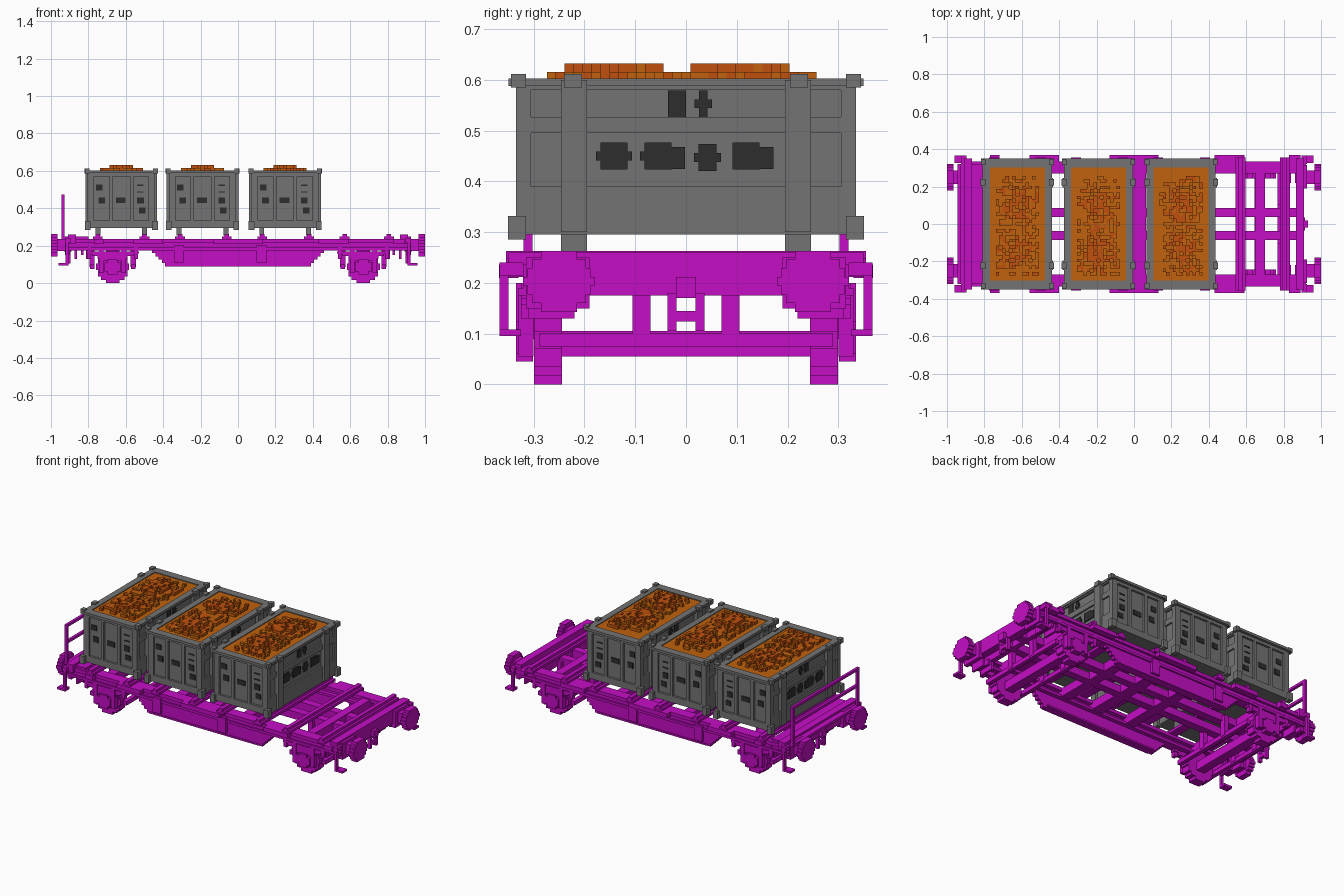
import bpy, bmesh, math, random
from mathutils import Matrix, Vector

random.seed(4)
old = bpy.data.objects.get("Cube")
if old:
    bpy.data.objects.remove(old, do_unlink=True)

U = 0.0177  # block size


def material(name, rgb):
    m = bpy.data.materials.new(name)
    m.use_nodes = True
    m.diffuse_color = (*rgb, 1)
    bsdf = next(n for n in m.node_tree.nodes if n.type == 'BSDF_PRINCIPLED')
    bsdf.inputs["Base Color"].default_value = (*rgb, 1)
    bsdf.inputs["Roughness"].default_value = 0.8
    return m


MAGENTA = material("magenta paint", (0.56, 0.004, 0.56))
GREY = material("grey steel", (0.175, 0.175, 0.175))
DARK = material("dark grey marks", (0.027, 0.027, 0.027))
ORANGE = material("orange ore", (0.53, 0.122, 0.004))
RUST = material("dark orange ore", (0.53, 0.08, 0.004))


def box(x0, x1, y0, y1, z0, z1):
    return ((x0, x1), (y0, y1), (z0, z1))


def flip(boxes, axis):
    """Boxes together with their mirror images across one axis."""
    out = list(boxes)
    for b in boxes:
        m = list(b)
        m[axis] = (-b[axis][1], -b[axis][0])
        out.append(tuple(m))
    return out


def four(boxes):
    return flip(flip(boxes, 0), 1)


def disc(axis, centre, depth, ra, rb):
    """Stepped round disc: rows stacked in z, lying across the given axis."""
    n = max(2, round(2 * rb / U))
    h, other, rows = 2 * rb / n, 1 - axis, []
    for i in range(n):
        z = -rb + (i + 0.5) * h
        w = ra * math.sqrt(max(0.1, 1 - (z / rb) ** 2))
        w = max(U / 2, round(w / (U / 2)) * U / 2)
        r = [None, None, (centre[2] + z - h / 2, centre[2] + z + h / 2)]
        r[axis] = (centre[axis] - depth / 2, centre[axis] + depth / 2)
        r[other] = (centre[other] - w, centre[other] + w)
        rows.append(tuple(r))
    return rows


def part(name, boxes, mat):
    bm = bmesh.new()
    for b in boxes:
        mid = Vector([(a + c) / 2 for a, c in b])
        size = [c - a for a, c in b]
        bmesh.ops.create_cube(bm, size=1, matrix=Matrix.Translation(mid) @ Matrix.Diagonal((*size, 1)))
    me = bpy.data.meshes.new(name)
    bm.to_mesh(me)
    bm.free()
    me.materials.append(mat)
    ob = bpy.data.objects.new(name, me)
    bpy.context.collection.objects.link(ob)
    return ob


# --- Underframe ---
part("side_sills", flip([
    box(-0.92, 0.92, 0.27, 0.335, 0.215, 0.236),
    box(-0.92, 0.92, 0.295, 0.32, 0.18, 0.215),
    box(-0.92, 0.92, 0.27, 0.33, 0.175, 0.19)], 1), MAGENTA)

# Deep centre girder, stepped at both ends
part("deep_girders", flip([
    box(-0.46 + i * U, 0.46 - i * U, 0.295, 0.32, 0.178 - (i + 1) * U, 0.178 - i * U)
    for i in range(5)] + [box(-0.37, 0.37, 0.275, 0.325, 0.09, 0.1)], 1), MAGENTA)

part("girder_ribs", flip([box(x - 0.027, x + 0.027, 0.31, 0.335, 0.11, 0.2)
                          for x in (-0.315, 0.125)], 1), MAGENTA)

part("side_brackets", flip([box(a, b, 0.33, 0.368, 0.21, 0.236) for a, b in
     ((-0.77, -0.72), (-0.56, -0.4), (-0.13, 0.13), (0.43, 0.59), (0.83, 0.89))], 1), MAGENTA)

part("centre_rails", flip([box(-0.88, 0.88, 0.037, 0.085, 0.18, 0.225)], 1), MAGENTA)

part("cross_beams", [box(x - w, x + w, -0.3, 0.3, 0.18, 0.23) for x, w in
     ((-0.67, 0.025), (-0.2, 0.03), (0.03, 0.035), (0.25, 0.03), (0.675, 0.025))], MAGENTA)

part("container_bearers", [b for x in (-0.75, -0.5, -0.31, -0.06, 0.13, 0.38, 0.57, 0.807)
     for b in (box(x - 0.026, x + 0.026, -0.355, 0.355, 0.232, 0.248),
               box(x - 0.012, x + 0.012, -0.355, 0.355, 0.248, 0.263))], MAGENTA)

part("headstocks", flip([
    box(0.865, 0.91, -0.35, 0.35, 0.212, 0.26),
    box(0.865, 0.91, -0.24, 0.24, 0.175, 0.212),
    box(0.79, 0.82, -0.27, 0.27, 0.18, 0.23)], 0), MAGENTA)

part("end_platform", [box(-0.945, -0.8, -0.32, 0.32, 0.232, 0.248)], MAGENTA)

# --- Buffers and couplers ---
part("buffers", four(
    disc(0, (0.982, 0.25, 0.203), 0.036, 0.068, 0.06)
    + [box(0.9, 0.966, 0.215, 0.285, 0.172, 0.235),
       box(0.9, 0.925, 0.19, 0.315, 0.15, 0.25)]), MAGENTA)

part("couplers", flip([
    box(0.89, 0.93, -0.02, 0.02, 0.17, 0.212),
    box(0.895, 0.915, -0.036, -0.019, 0.105, 0.18),
    box(0.895, 0.915, 0.019, 0.036, 0.105, 0.18),
    box(0.895, 0.915, -0.036, 0.036, 0.124, 0.145)], 0), MAGENTA)

part("end_steps", four([
    box(0.905, 0.921, 0.35, 0.367, 0.1, 0.24),
    box(0.905, 0.96, 0.325, 0.367, 0.095, 0.108),
    box(0.895, 0.925, 0.32, 0.367, 0.215, 0.24)]), MAGENTA)

# --- Running gear ---
AX = 0.67
part("wheels", four(disc(1, (AX, 0.272, 0.088), 0.055, 0.088, 0.088)), MAGENTA)

part("axles", flip([box(AX - 0.027, AX + 0.027, -0.25, 0.25, 0.055, 0.105)], 0), MAGENTA)

part("axle_boxes", four(
    disc(1, (AX, 0.318, 0.085), 0.034, 0.045, 0.04)
    + [box(AX + s * 0.06 - 0.012, AX + s * 0.06 + 0.012, 0.3, 0.33, 0.055, 0.18) for s in (-1, 1)]), MAGENTA)

# Stepped leaf springs with their hangers
part("leaf_springs", four(
    [box(AX - 0.05 - i * 0.03, AX + 0.05 + i * 0.03, 0.295, 0.325, 0.118 + i * 0.013, 0.131 + i * 0.013)
     for i in range(4)]
    + [box(AX + s * 0.125 - 0.01, AX + s * 0.125 + 0.01, 0.3, 0.325, 0.13, 0.2) for s in (-1, 1)]), MAGENTA)

part("brake_hangers", four(
    [box(AX + s * 0.11 - 0.014, AX + s * 0.11 + 0.014, 0.07, 0.105, 0.085, 0.21) for s in (-1, 1)]
    + [box(AX + s * 0.11 - 0.012, AX + s * 0.11 + 0.012, 0, 0.29, 0.075, 0.1) for s in (-1, 1)]
    + [box(x, x + 0.014, 0.22, 0.31, z, 0.185) for x, z in ((0.8, 0.13), (0.825, 0.15), (0.86, 0.13))]),
    MAGENTA)

# --- Handrail ---
part("handrail", flip([box(-0.943, -0.927, 0.302, 0.32, 0.236, 0.475)], 1)
     + [box(-0.943, -0.927, -0.32, 0.32, z, z + 0.015) for z in (0.36, 0.46)], MAGENTA)


# --- Containers ---
def move(boxes, dx):
    return [((b[0][0] + dx, b[0][1] + dx), b[1], b[2]) for b in boxes]


HX, HY, Z0, Z1 = 0.18, 0.335, 0.295, 0.597

shell = [box(-0.17, 0.17, -0.325, 0.325, Z0, 0.315)]
shell += flip([box(-0.17, 0.17, 0.305, 0.322, Z0, Z1)], 1)
shell += flip([box(0.15, 0.17, -0.32, 0.32, Z0, Z1)], 0)

frame = flip([
    box(-HX, HX, 0.315, HY, Z0, 0.335),
    box(-HX, HX, 0.315, HY, 0.57, Z1),
    box(-HX, HX, 0.302, 0.35, 0.588, 0.603)], 1)
frame += flip([box(x - 0.009, x + 0.009, 0.315, HY, 0.33, 0.575) for x in (-0.055, 0.055)], 1)
frame += four([box(0.145, HX, 0.305, HY, Z0, Z1)])
frame += flip([
    box(0.16, HX, -0.32, 0.32, 0.495, 0.527),
    box(0.16, HX, -0.32, 0.32, Z0, 0.39),
    box(0.16, HX, -0.32, 0.32, 0.58, Z1),
    box(0.147, 0.185, -HY, HY, 0.588, 0.603)], 0)

posts = four([box(0.165, 0.192, 0.195, 0.246, 0.3, 0.6),
              box(0.112, 0.138, 0.195, 0.246, 0.255, 0.3),
              box(0.17, 0.197, 0.205, 0.24, 0.585, 0.612),
              box(0.165, 0.195, 0.315, 0.351, 0.285, 0.332),
              box(0.17, 0.195, 0.315, 0.345, 0.585, 0.612)])

# Dark painted spots on the long sides
spots = []
for x, z, rx, rz in ((-0.118, 0.51, 0.025, 0.016), (-0.105, 0.442, 0.019, 0.017),
                     (-0.003, 0.442, 0.026, 0.015), (0.103, 0.442, 0.022, 0.017),
                     (0.112, 0.388, 0.018, 0.015)):
    spots += flip(disc(1, (x, 0.324, z), 0.006, rx, rz), 1)
spots += flip([box(0.085, 0.12, 0.321, 0.327, z, z + 0.006) for z in (0.485, 0.52)], 1)
# Dark painted spots on the ends
for y, z, ry, rz in ((-0.142, 0.45, 0.036, 0.027), (-0.055, 0.45, 0.032, 0.027),
                     (-0.02, 0.446, 0.02, 0.022), (0.042, 0.447, 0.025, 0.027),
                     (0.118, 0.45, 0.03, 0.027), (0.155, 0.446, 0.02, 0.022),
                     (-0.018, 0.553, 0.018, 0.026), (0.034, 0.553, 0.017, 0.026)):
    spots += flip(disc(0, (0.172, y, z), 0.006, ry, rz), 0)

for name, cx in (("left_end", -0.624), ("middle", -0.19), ("right_end", 0.252)):
    part(name + "_container_shell", move(shell, cx), GREY)
    part(name + "_container_frame", move(frame, cx), GREY)
    part(name + "_container_posts", move(posts, cx), GREY)
    part(name + "_container_spots", move(spots, cx), DARK)
    part(name + "_ore_bed", move([box(-0.15, 0.15, -0.306, 0.306, 0.45, 0.598)], cx), ORANGE)
    # Loose lumps heaped in two mounds
    lumps = {0: [], 1: []}
    for i in range(-6, 7):
        for j in range(-15, 15):
            x, y = i * U, j * U
            d = min(math.hypot(x / 0.1, (y - m) / 0.15) for m in (-0.15, 0.1))
            if random.random() > 1.15 - 0.65 * d:
                continue
            high = abs(x) < 0.1 and d < 0.65 and random.random() < 0.65
            top = 0.632 if high else 0.615
            rust = 1 if random.random() < (0.85 if high else 0.4) else 0
            lumps[rust].append(box(x - U / 2, x + U / 2, y - U / 2, y + U / 2, 0.59, top))
    part(name + "_ore_lumps", move(lumps[0], cx), ORANGE)
    part(name + "_dark_ore_lumps", move(lumps[1], cx), RUST)
